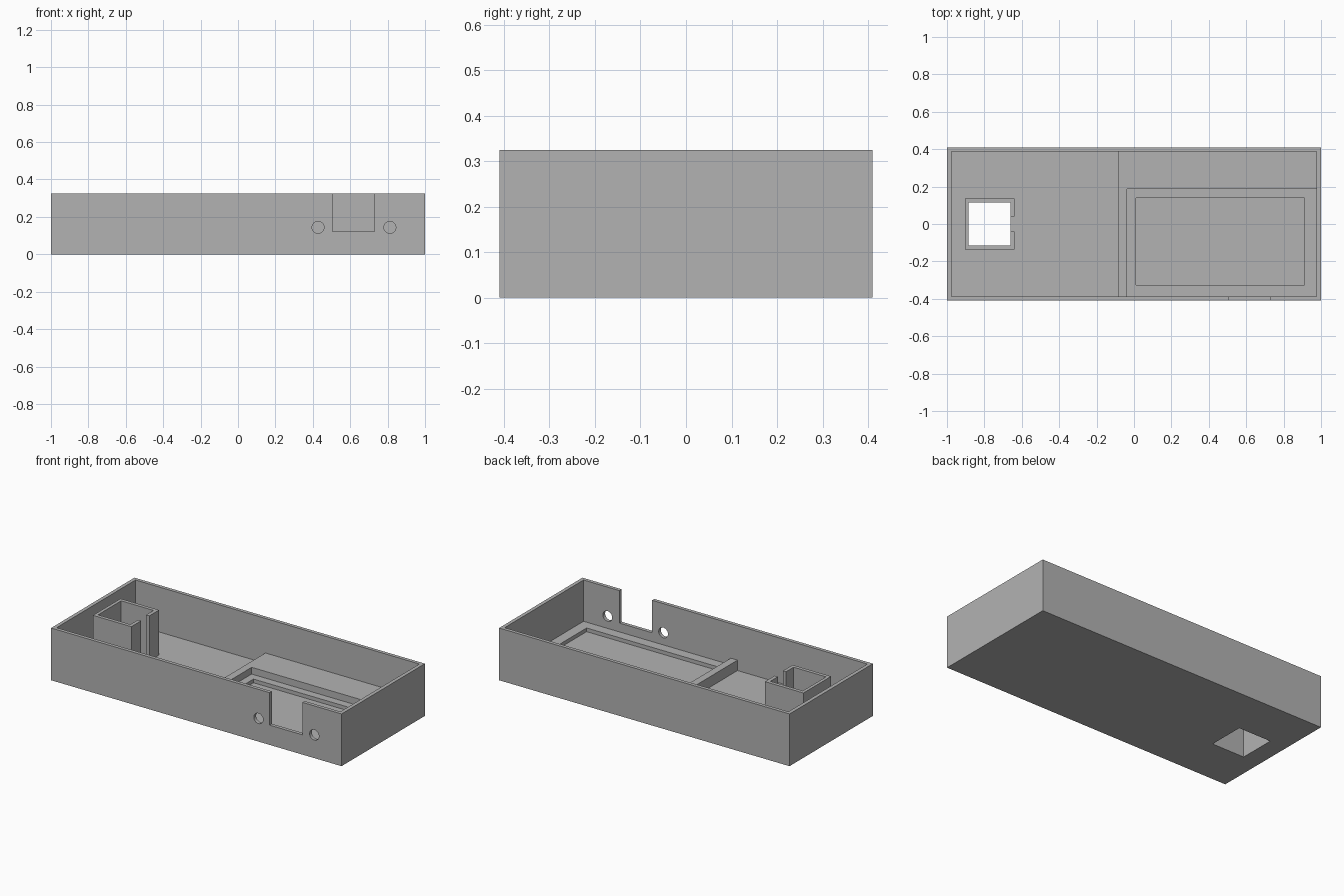
import bpy
import math

if "Cube" in bpy.data.objects:
    bpy.data.objects.remove(bpy.data.objects["Cube"])

# Main dimensions
HX, HY, H = 1.0, 0.41, 0.325       # outer half sizes and height
IX, IY = 0.977, 0.388              # inner half sizes
FLOOR, RECESS, DECK = 0.045, 0.068, 0.11
ABOVE = 0.5                        # cutters reach past the rim

grey = bpy.data.materials.new("light grey")
grey.diffuse_color = (0.45, 0.45, 0.45, 1)
grey.use_nodes = True
grey.node_tree.nodes["Principled BSDF"].inputs["Base Color"].default_value = grey.diffuse_color


def box(name, x0, x1, y0, y1, z0, z1):
    bpy.ops.mesh.primitive_cube_add(size=1)
    ob = bpy.context.object
    ob.name = name
    for v in ob.data.vertices:
        v.co = (x1 if v.co.x > 0 else x0,
                y1 if v.co.y > 0 else y0,
                z1 if v.co.z > 0 else z0)
    return ob


def combine(target, tool, operation):
    tool.hide_render = True
    mod = target.modifiers.new("combine", 'BOOLEAN')
    mod.operation = operation
    mod.solver = 'EXACT'
    mod.object = tool
    bpy.context.view_layer.objects.active = target
    bpy.ops.object.modifier_apply(modifier=mod.name)
    bpy.data.objects.remove(tool)


tray = box("enclosure_tray", -HX, HX, -HY, HY, 0, H)

# Left compartment, raised deck, recess in the deck and pocket in the recess
for name, *size in (
    ("left_cavity", -IX, -0.083, -IY, IY, FLOOR),
    ("deck_cavity", -0.0831, IX, -IY, IY, DECK),
    ("recess", -0.037, IX, -IY, 0.187, RECESS),
    ("pocket", 0.01, 0.912, -0.325, 0.138, FLOOR),
):
    combine(tray, box(name, *size, ABOVE), 'DIFFERENCE')

# Square sleeve with a vertical slot, open through the floor
combine(tray, box("sleeve", -0.904, -0.639, -0.136, 0.136, 0.02, H), 'UNION')
combine(tray, box("sleeve_hole", -0.884, -0.661, -0.114, 0.114, -0.1, ABOVE), 'DIFFERENCE')
combine(tray, box("sleeve_slot", -0.70, -0.60, -0.04, 0.04, FLOOR, ABOVE), 'DIFFERENCE')

# Connector notch and two screw holes in the front wall
combine(tray, box("notch", 0.505, 0.73, -0.5, -0.36, 0.123, ABOVE), 'DIFFERENCE')
for x in (0.428, 0.812):
    bpy.ops.mesh.primitive_cylinder_add(vertices=32, radius=0.032, depth=0.14,
                                        location=(x, -0.43, 0.144),
                                        rotation=(math.pi / 2, 0, 0))
    combine(tray, bpy.context.object, 'DIFFERENCE')

# One colour, smooth hole walls with crisp edges
tray.data.materials.clear()
tray.data.materials.append(grey)
bpy.ops.object.select_all(action='DESELECT')
tray.select_set(True)
bpy.context.view_layer.objects.active = tray
bpy.ops.object.shade_smooth_by_angle(angle=math.radians(30))
